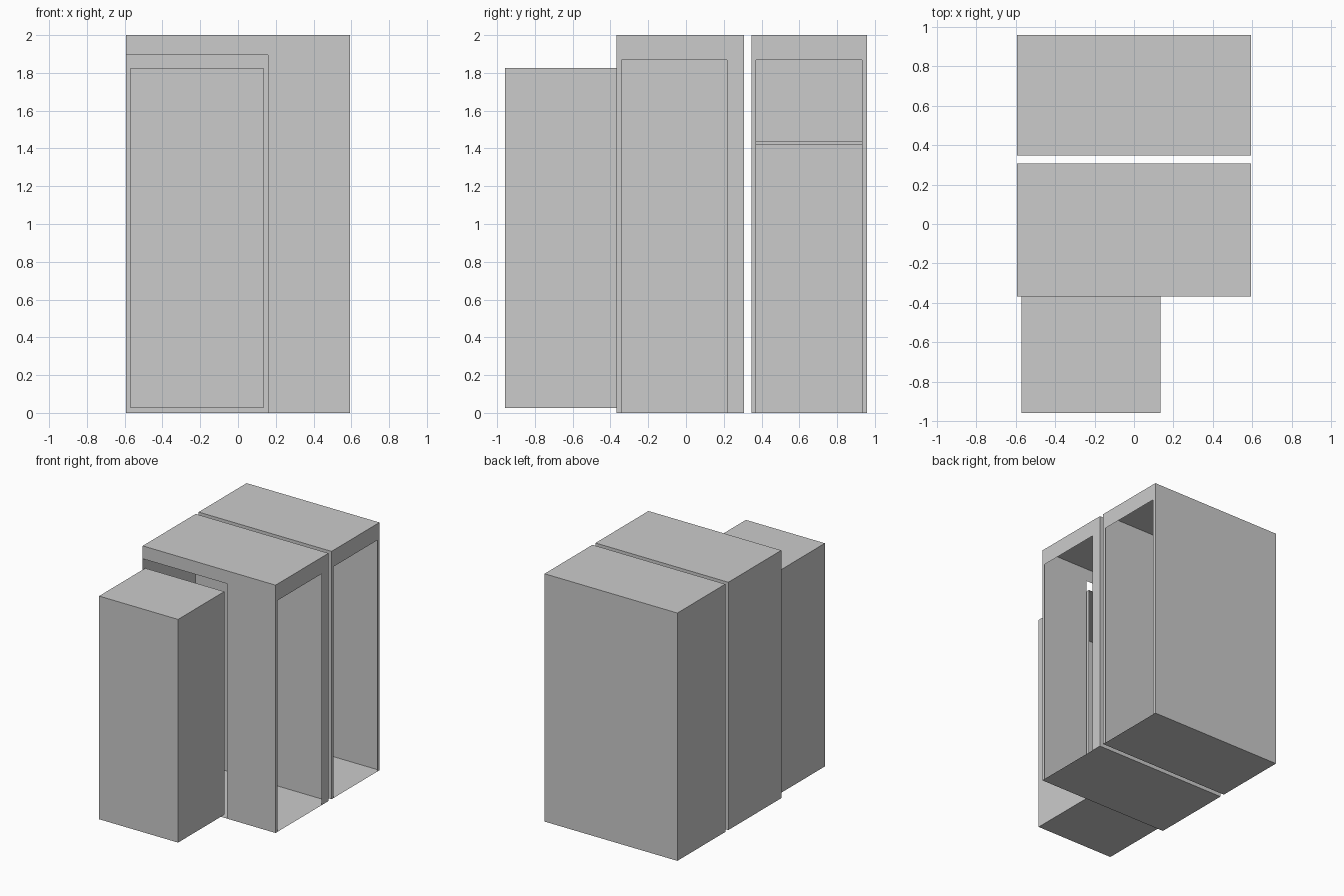
import bpy
import bmesh

if "Cube" in bpy.data.objects:
    bpy.data.objects.remove(bpy.data.objects["Cube"])

W, H = 0.593, 2.0          # half width and height of the cabinets


def shell(name, x, y, z, fronts=None, rights=None, skip=()):
    """Thin-sheet box. fronts / rights replace a full side with a cut outline."""
    bm = bmesh.new()

    def face(points):
        bm.faces.new([bm.verts.new(p) for p in points])

    (x0, x1), (y0, y1), (z0, z1) = x, y, z
    sides = {
        "bottom": [(x0, y0, z0), (x0, y1, z0), (x1, y1, z0), (x1, y0, z0)],
        "top": [(x0, y0, z1), (x1, y0, z1), (x1, y1, z1), (x0, y1, z1)],
        "front": [(x0, y0, z0), (x1, y0, z0), (x1, y0, z1), (x0, y0, z1)],
        "back": [(x1, y1, z0), (x0, y1, z0), (x0, y1, z1), (x1, y1, z1)],
        "left": [(x0, y1, z0), (x0, y0, z0), (x0, y0, z1), (x0, y1, z1)],
        "right": [(x1, y0, z0), (x1, y1, z0), (x1, y1, z1), (x1, y0, z1)],
    }
    if fronts:
        sides["front"] = [(a, y0, b) for a, b in fronts]
    if rights:
        sides["right"] = [(x1, a, b) for a, b in rights]
    for key, points in sides.items():
        if key not in skip:
            face(points)
    bmesh.ops.remove_doubles(bm, verts=bm.verts, dist=1e-5)
    mesh = bpy.data.meshes.new(name)
    bm.to_mesh(mesh)
    bm.free()
    obj = bpy.data.objects.new(name, mesh)
    bpy.context.collection.objects.link(obj)
    return obj


def doorway(y0, y1, d0, d1, top):
    """Side wall outline with a door opening that reaches the floor."""
    return [(y0, 0), (d0, 0), (d0, top), (d1, top), (d1, 0),
            (y1, 0), (y1, H), (y0, H)]


# Appliance box, open at the back
shell("appliance_box", (-0.57, 0.135), (-0.957, -0.368), (0.025, 1.826),
      skip=("back",))

# Middle cabinet with a corner opening in front and a side doorway
shell("middle_cabinet", (-W, W), (-0.368, 0.307), (0, H),
      fronts=[(0.16, 0), (W, 0), (W, H), (-W, H), (-W, 1.896), (0.16, 1.896)],
      rights=doorway(-0.368, 0.307, -0.342, 0.218, 1.867))

# Rear closet with a side doorway
shell("rear_closet", (-W, W), (0.346, 0.957), (0, H),
      rights=doorway(0.346, 0.957, 0.371, 0.932, 1.867))

# Shelf deep inside the closet
shell("closet_shelf", (-W + 0.001, 0.0), (0.347, 0.956), (1.418, 1.438))
